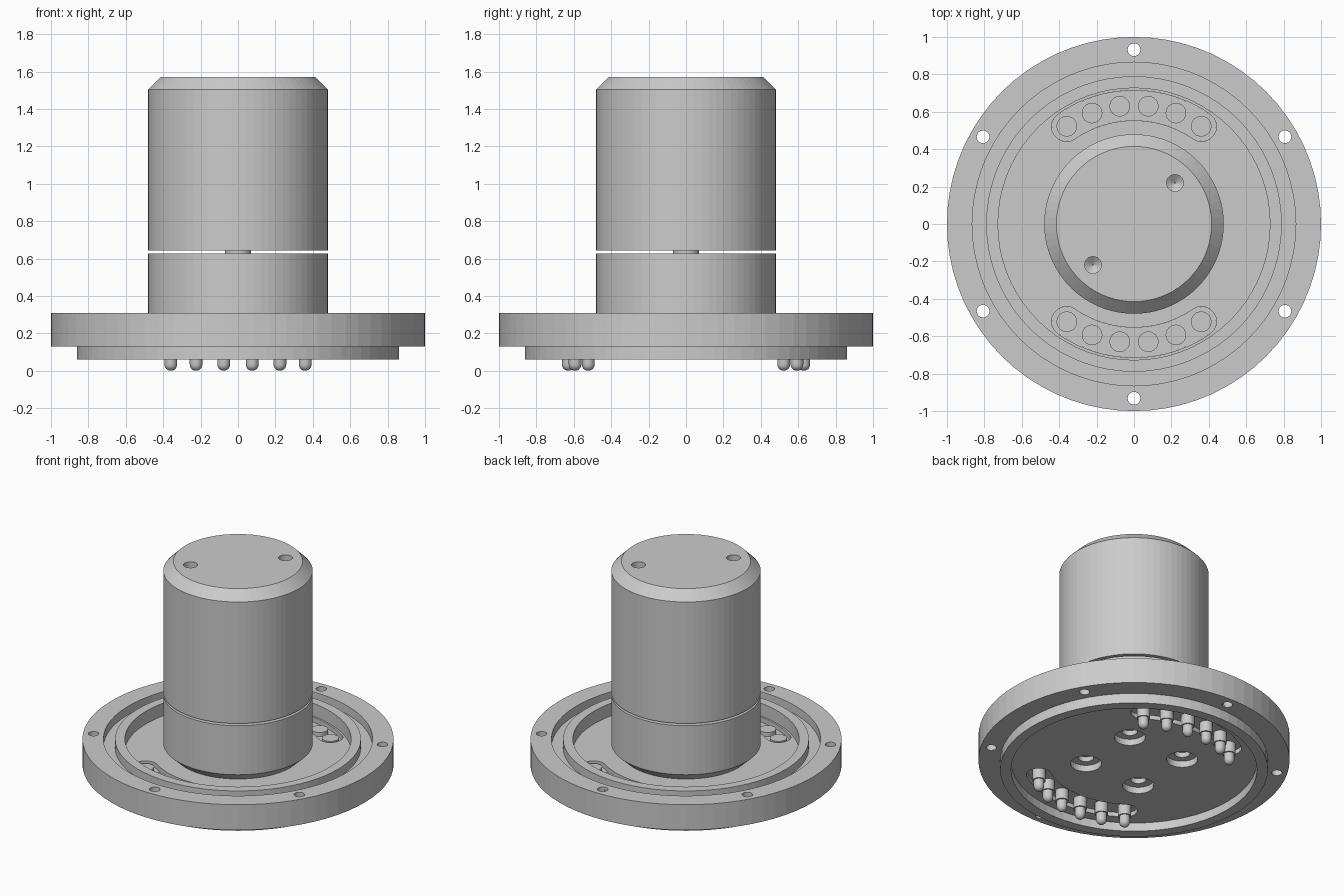
import bpy, bmesh
from math import sin, cos, pi, radians

if "Cube" in bpy.data.objects:
    bpy.data.objects.remove(bpy.data.objects["Cube"])


def make_object(name, bm):
    bmesh.ops.recalc_face_normals(bm, faces=bm.faces)
    me = bpy.data.meshes.new(name)
    bm.to_mesh(me)
    bm.free()
    ob = bpy.data.objects.new(name, me)
    bpy.context.collection.objects.link(ob)
    return ob


def add_lathe(bm, profile, n, at=(0, 0)):
    """Turned solid from (radius, z) rings, flat caps at both ends."""
    rings = [[bm.verts.new((at[0] + r * cos(2 * pi * i / n),
                            at[1] + r * sin(2 * pi * i / n), z)) for i in range(n)]
             for r, z in profile]
    for a, b in zip(rings, rings[1:]):
        for i in range(n):
            j = (i + 1) % n
            bm.faces.new((a[i], a[j], b[j], b[i]))
    bm.faces.new(rings[0])
    bm.faces.new(rings[-1])


def turned(name, profile, n=72, spots=((0, 0),)):
    bm = bmesh.new()
    for p in spots:
        add_lathe(bm, profile, n, p)
    return make_object(name, bm)


def polar(r, deg):
    return (r * cos(radians(deg)), r * sin(radians(deg)))


def slots(name, half, z0, z1):
    """Two curved slots with round ends, front and back."""
    bm = bmesh.new()
    mid, span = 0.634, 34.7
    for side in (90, 270):
        pts = [polar(mid + half, side - span + 2 * span * i / 20) for i in range(21)]
        for end, start, r0 in ((side + span, side + span, 1), (side - span, side - span + 180, 1)):
            c = polar(mid, end)
            cap = [(c[0] + half * cos(radians(start + 180 * k / 10)),
                    c[1] + half * sin(radians(start + 180 * k / 10))) for k in range(1, 10)]
            pts += cap
            if end > side:
                pts += [polar(mid - half, side + span - 2 * span * i / 20) for i in range(21)]
        lo = [bm.verts.new((x, y, z0)) for x, y in pts]
        hi = [bm.verts.new((x, y, z1)) for x, y in pts]
        bm.faces.new(lo)
        bm.faces.new(hi)
        for i in range(len(pts)):
            j = (i + 1) % len(pts)
            bm.faces.new((lo[i], lo[j], hi[j], hi[i]))
    return make_object(name, bm)


def cut(ob, cutter):
    cutter.hide_render = True
    m = ob.modifiers.new("cut", 'BOOLEAN')
    m.operation = 'DIFFERENCE'
    m.solver = 'EXACT'
    m.object = cutter
    bpy.context.view_layer.objects.active = ob
    bpy.ops.object.modifier_apply(modifier=m.name)
    bpy.data.objects.remove(cutter)


# Flange with lower step, underside recess, seal groove and sunken floor
flange = turned("flange", [(0.79, 0.12), (0.79, 0.06), (0.86, 0.06), (0.86, 0.13),
                           (1, 0.13), (1, 0.31), (0.865, 0.31), (0.865, 0.25),
                           (0.79, 0.25), (0.79, 0.31), (0.727, 0.31), (0.727, 0.22)])

# Six bolt holes round the rim
cut(flange, turned("bolt_hole_cutter", [(0.034, 0), (0.034, 0.5)], 24,
                   [polar(0.932, 30 + 60 * k) for k in range(6)]))

# Curved pin slots
cut(flange, slots("slot_cutter", 0.08, 0, 0.5))

# Counterbored screw recesses on the underside
corners = [polar(0.31, 45 + 90 * k) for k in range(4)]
cut(flange, turned("recess_cutter", [(0.1, 0.05), (0.1, 0.165), (0.05, 0.165), (0.05, 0.2)],
                   32, corners))

# Filler closing the slots around the pins
slots("slot_filler", 0.0798, 0.15, 0.185)

# Contact pins: wide head, collar, slim round-ended tip
tip = [(0.034 * sin(radians(a)), 0.034 - 0.034 * cos(radians(a))) for a in (10, 30, 50, 70, 90)]
pin_spots = [polar(0.634, s + (k - 2.5) * 13.8) for s in (90, 270) for k in range(6)]
pins = turned("contact_pins", tip + [(0.034, 0.075), (0.043, 0.075), (0.043, 0.16),
                                     (0.055, 0.16), (0.055, 0.215)], 24, pin_spots)

# Lower drum, tapered where it meets the floor
turned("lower_drum", [(0.415, 0.219), (0.48, 0.28), (0.48, 0.628)])

# Short shaft showing in the gap
turned("shaft", [(0.07, 0.62), (0.07, 0.65)], 32)

# Upper drum with chamfered top and two drilled holes
upper = turned("upper_drum", [(0.48, 0.643), (0.48, 1.505), (0.415, 1.57)])
cut(upper, turned("drill_cutter", [(0.003, 1.42), (0.045, 1.45), (0.045, 1.7)], 24,
                  [corners[0], corners[2]]))

# Smooth round tips on the pins
bpy.ops.object.select_all(action='DESELECT')
pins.select_set(True)
bpy.context.view_layer.objects.active = pins
bpy.ops.object.shade_smooth_by_angle(angle=radians(35))
